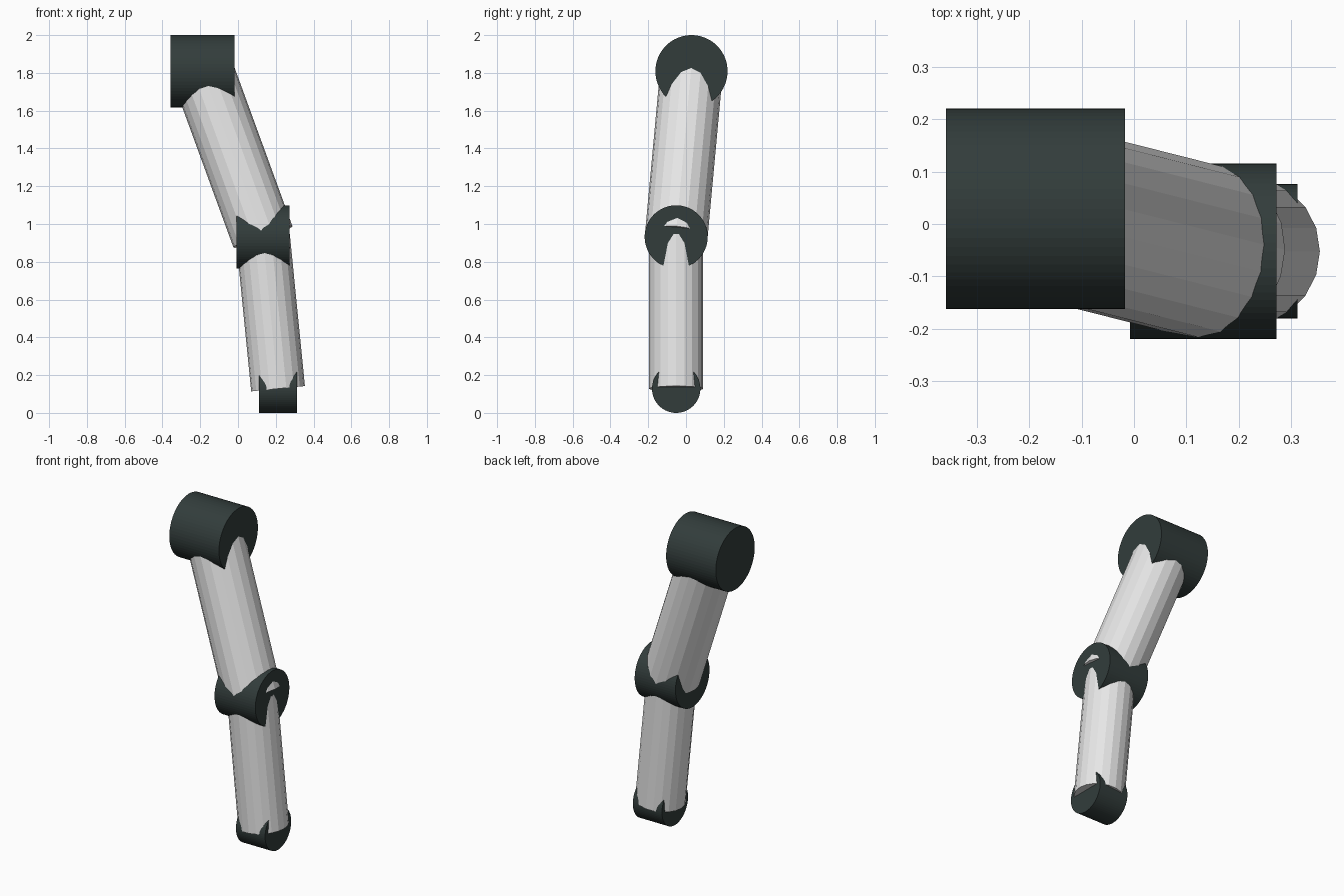
import bpy, bmesh
from mathutils import Vector

if "Cube" in bpy.data.objects:
    bpy.data.objects.remove(bpy.data.objects["Cube"])


def material(name, rgb):
    m = bpy.data.materials.new(name)
    m.diffuse_color = (*rgb, 1.0)
    m.use_nodes = True
    m.node_tree.nodes["Principled BSDF"].inputs["Base Color"].default_value = m.diffuse_color
    return m


GREY = material("light_grey", (0.8, 0.8, 0.8))
DARK = material("dark_slate", (0.032, 0.046, 0.044))


def cylinder(name, start, end, radius, sides, mat):
    """Capped cylinder running from start to end."""
    start, end = Vector(start), Vector(end)
    axis = end - start
    bm = bmesh.new()
    bmesh.ops.create_cone(bm, cap_ends=True, segments=sides, radius1=radius,
                          radius2=radius, depth=axis.length)
    mesh = bpy.data.meshes.new(name)
    bm.to_mesh(mesh)
    bm.free()
    mesh.materials.append(mat)
    obj = bpy.data.objects.new(name, mesh)
    obj.rotation_mode = 'QUATERNION'
    obj.rotation_quaternion = Vector((0, 0, 1)).rotation_difference(axis)
    obj.location = (start + end) / 2
    bpy.context.collection.objects.link(obj)
    return obj


# joint centres, radii and widths along x
SHOULDER = (Vector((-0.188, 0.029, 1.809)), 0.191, 0.341)
ELBOW = (Vector((0.132, -0.052, 0.932)), 0.167, 0.280)
WRIST = (Vector((0.212, -0.052, 0.128)), 0.128, 0.200)

# hinge drums lying along x
for name, (centre, radius, width) in (("shoulder_joint", SHOULDER),
                                      ("elbow_joint", ELBOW),
                                      ("wrist_joint", WRIST)):
    half = Vector((width / 2, 0, 0))
    cylinder(name, centre - half, centre + half, radius, 64, DARK)

# faceted arm tubes joining the hinge centres
cylinder("upper_arm", ELBOW[0], SHOULDER[0], 0.166, 20, GREY)
cylinder("forearm", WRIST[0], ELBOW[0], 0.143, 20, GREY)
